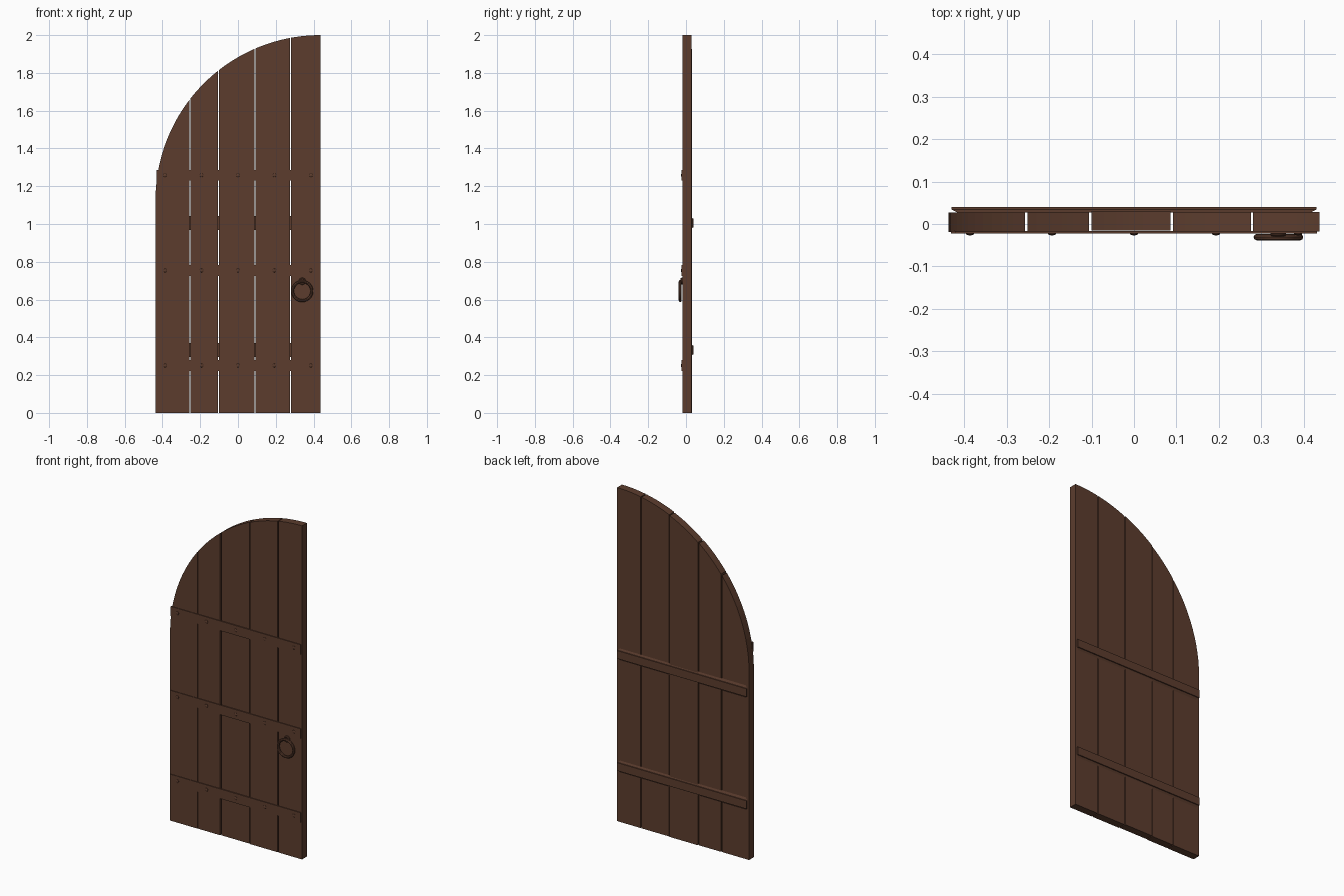
import bpy, bmesh, math
from mathutils import Matrix, Vector

cube = bpy.data.objects.get("Cube")
if cube:
    bpy.data.objects.remove(cube)

# Stained brown shared by timber and fittings
brown = bpy.data.materials.new("dark_brown")
brown.use_nodes = True
colour = (0.107, 0.046, 0.027, 1)
brown.diffuse_color = colour
bsdf = next(n for n in brown.node_tree.nodes if n.type == "BSDF_PRINCIPLED")
bsdf.inputs["Base Color"].default_value = colour
bsdf.inputs["Roughness"].default_value = 0.8


def finish(name, bm):
    bmesh.ops.recalc_face_normals(bm, faces=bm.faces)
    mesh = bpy.data.meshes.new(name)
    bm.to_mesh(mesh)
    bm.free()
    mesh.materials.append(brown)
    obj = bpy.data.objects.new(name, mesh)
    bpy.context.collection.objects.link(obj)
    return obj


def prism(name, outline, y0, y1):
    """Extrude an x-z outline through the depth of the door."""
    bm = bmesh.new()
    face = bm.faces.new([bm.verts.new((x, y0, z)) for x, z in outline])
    side = bmesh.ops.extrude_face_region(bm, geom=[face])["geom"]
    verts = [v for v in side if isinstance(v, bmesh.types.BMVert)]
    bmesh.ops.translate(bm, verts=verts, vec=(0, y1 - y0, 0))
    return finish(name, bm)


def rectangle(half_x, half_z, z):
    return [(-half_x, z - half_z), (half_x, z - half_z),
            (half_x, z + half_z), (-half_x, z + half_z)]


# Planks cut by one quarter-circle arch
HALF, SPRING, RADIUS, GAP = 0.437, 1.126, 0.874, 0.0028


def arch_z(x):
    return SPRING + math.sqrt(max(0, RADIUS ** 2 - (HALF - x) ** 2))


seams = [-HALF, -0.254, -0.103, 0.089, 0.278, HALF]
offsets = [-0.001, 0, 0.003, 0, 0]
for i, shift in enumerate(offsets):
    left = seams[i] + (GAP if i > 0 else 0)
    right = seams[i + 1] - (GAP if i < 4 else 0)
    a0 = math.acos((HALF - right) / RADIUS)
    a1 = math.acos(min(1, (HALF - left) / RADIUS))
    steps = 12
    outline = [(left, 0), (right, 0)]
    for k in range(steps + 1):
        x = HALF - RADIUS * math.cos(a0 + (a1 - a0) * k / steps)
        outline.append((x, arch_z(x)))
    prism(f"plank_{i + 1}", outline, -0.018 + shift, 0.028 + shift)

# Front straps with domed rivets
for i, z in enumerate((0.251, 0.754, 1.258)):
    prism(f"strap_{i + 1}", rectangle(0.431, 0.029, z), -0.0225, -0.016)
    bm = bmesh.new()
    for k in range(-2, 3):
        place = Matrix.Translation((k * 0.193, -0.0225, z))
        flat = Matrix.Diagonal((1, 0.45, 1, 1))
        bmesh.ops.create_uvsphere(bm, u_segments=10, v_segments=6,
                                  radius=0.01, matrix=place @ flat)
    finish(f"rivets_{i + 1}", bm)

# Back battens with sloping long edges
for i, z in enumerate((0.333, 1.005)):
    bm = bmesh.new()
    layers = []
    for y, hx, hz in ((0.027, 0.415, 0.037), (0.034, 0.43, 0.024), (0.04, 0.43, 0.024)):
        layers.append([bm.verts.new((px, y, pz)) for px, pz in rectangle(hx, hz, z)])
    for a, b in zip(layers, layers[1:]):
        for k in range(4):
            n = (k + 1) % 4
            bm.faces.new((a[k], a[n], b[n], b[k]))
    bm.faces.new(layers[0])
    bm.faces.new(layers[-1])
    finish(f"back_batten_{i + 1}", bm)


def torus(name, centre, major, minor, upright=False):
    bpy.ops.mesh.primitive_torus_add(
        location=centre, major_radius=major, minor_radius=minor,
        major_segments=24, minor_segments=8,
        rotation=(0, math.pi / 2, 0) if upright else (math.pi / 2, 0, 0))
    obj = bpy.context.object
    obj.name = name
    obj.data.materials.append(brown)
    bpy.ops.object.shade_smooth_by_angle()


# Pull ring hanging from a staple
torus("pull_ring", (0.34, -0.031, 0.645), 0.051, 0.0075)
torus("ring_staple", (0.34, -0.024, 0.697), 0.014, 0.005, upright=False)
prism("staple_plate", [(0.34 + 0.018 * math.cos(k * math.pi / 6),
                        0.698 + 0.018 * math.sin(k * math.pi / 6))
                       for k in range(12)], -0.021, -0.016)
